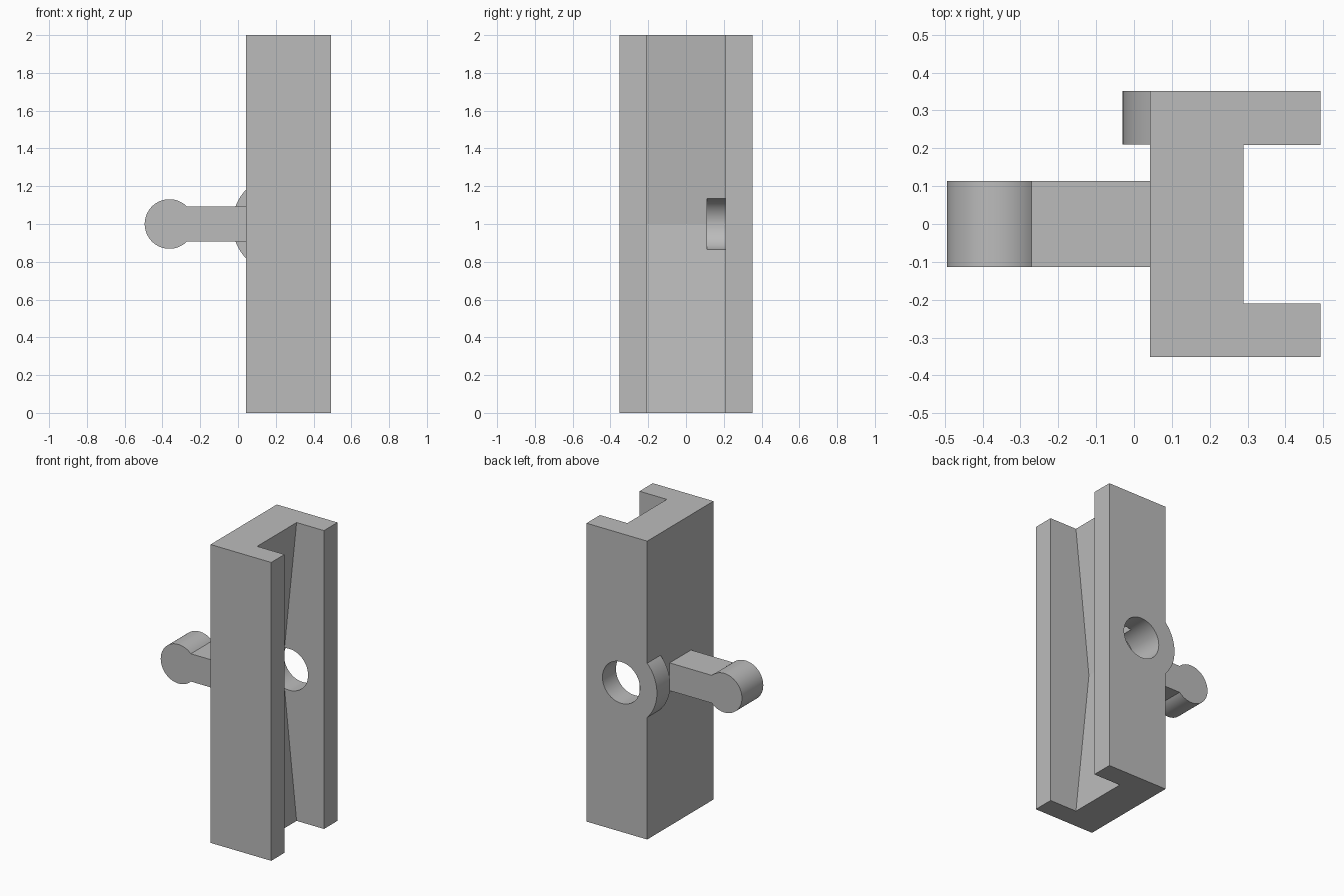
import bpy
import bmesh
from math import asin, cos, sin, pi, sqrt

cube = bpy.data.objects.get("Cube")
if cube:
    bpy.data.objects.remove(cube, do_unlink=True)

grey = bpy.data.materials.new("plain_grey")
grey.use_nodes = True
COLOUR = (0.5, 0.5, 0.5, 1)
grey.diffuse_color = COLOUR
grey.node_tree.nodes["Principled BSDF"].inputs["Base Color"].default_value = COLOUR

MID = 1.0          # height of the lever and the hole
BACK = 0.042       # x of the wall that carries the lever


def arc(cx, radius, start, end, steps):
    """Points of an arc in the xz plane, around the middle height."""
    angles = [start + (end - start) * i / steps for i in range(steps + 1)]
    return [(cx + radius * cos(a), MID + radius * sin(a)) for a in angles]


def extrude_profile(name, points, y0, y1):
    """Solid made by extruding an xz outline from y0 to y1."""
    bm = bmesh.new()
    face = bm.faces.new([bm.verts.new((x, y0, z)) for x, z in points])
    result = bmesh.ops.extrude_face_region(bm, geom=[face])
    verts = [g for g in result["geom"] if isinstance(g, bmesh.types.BMVert)]
    bmesh.ops.translate(bm, verts=verts, vec=(0, y1 - y0, 0))
    bmesh.ops.recalc_face_normals(bm, faces=bm.faces)
    mesh = bpy.data.meshes.new(name)
    bm.to_mesh(mesh)
    bm.free()
    mesh.materials.append(grey)
    obj = bpy.data.objects.new(name, mesh)
    bpy.context.collection.objects.link(obj)
    return obj


def select_only(obj):
    bpy.ops.object.select_all(action='DESELECT')
    obj.select_set(True)
    bpy.context.view_layer.objects.active = obj


def cut(obj, cutter):
    select_only(obj)
    mod = obj.modifiers.new("cut", 'BOOLEAN')
    mod.operation = 'DIFFERENCE'
    mod.solver = 'EXACT'
    mod.object = cutter
    bpy.ops.object.modifier_apply(modifier=mod.name)
    bpy.data.objects.remove(cutter, do_unlink=True)


# Upright block
body = extrude_profile("channel_body", [(BACK, 0), (0.492, 0), (0.492, 2), (BACK, 2)], -0.351, 0.351)

# Channel whose floor slopes to its deepest point at mid height
floor_end, floor_mid, over = 0.289, 0.185, 0.1
slope = floor_end - floor_mid
channel = extrude_profile("channel_cutter", [
    (floor_end + slope * over, -over), (0.7, -over), (0.7, 2 + over),
    (floor_end + slope * over, 2 + over), (floor_mid, MID)], -0.21, 0.208)
cut(body, channel)

# Round hole through the rear flange, reaching a little into the web
hole = extrude_profile("hole_cutter", arc(0.235, 0.139, 0, 2 * pi, 64)[:-1], 0.111, 0.5)
cut(body, hole)

# Rounded boss swelling out of the wall beside the hole
boss_x, boss_r = 0.235, 0.265
half = asin(sqrt(boss_r ** 2 - (boss_x - BACK) ** 2) / boss_r)
boss = extrude_profile("hinge_boss", arc(boss_x, boss_r, pi - half, pi + half, 32), 0.21, 0.351)

# Lever: flat neck ending in a round knob
knob_r, neck = 0.131, 0.093
lean = asin(neck / knob_r)
outline = [(BACK, MID + neck)] + arc(-0.363, knob_r, lean, 2 * pi - lean, 56) + [(BACK, MID - neck)]
lever = extrude_profile("lever", outline, -0.113, 0.113)

for part in (body, boss, lever):
    select_only(part)
    bpy.ops.object.shade_smooth_by_angle(angle=pi / 9)
# Keep the two shallow floor slopes flat
for face in body.data.polygons:
    if face.area > 0.05:
        face.use_smooth = False
